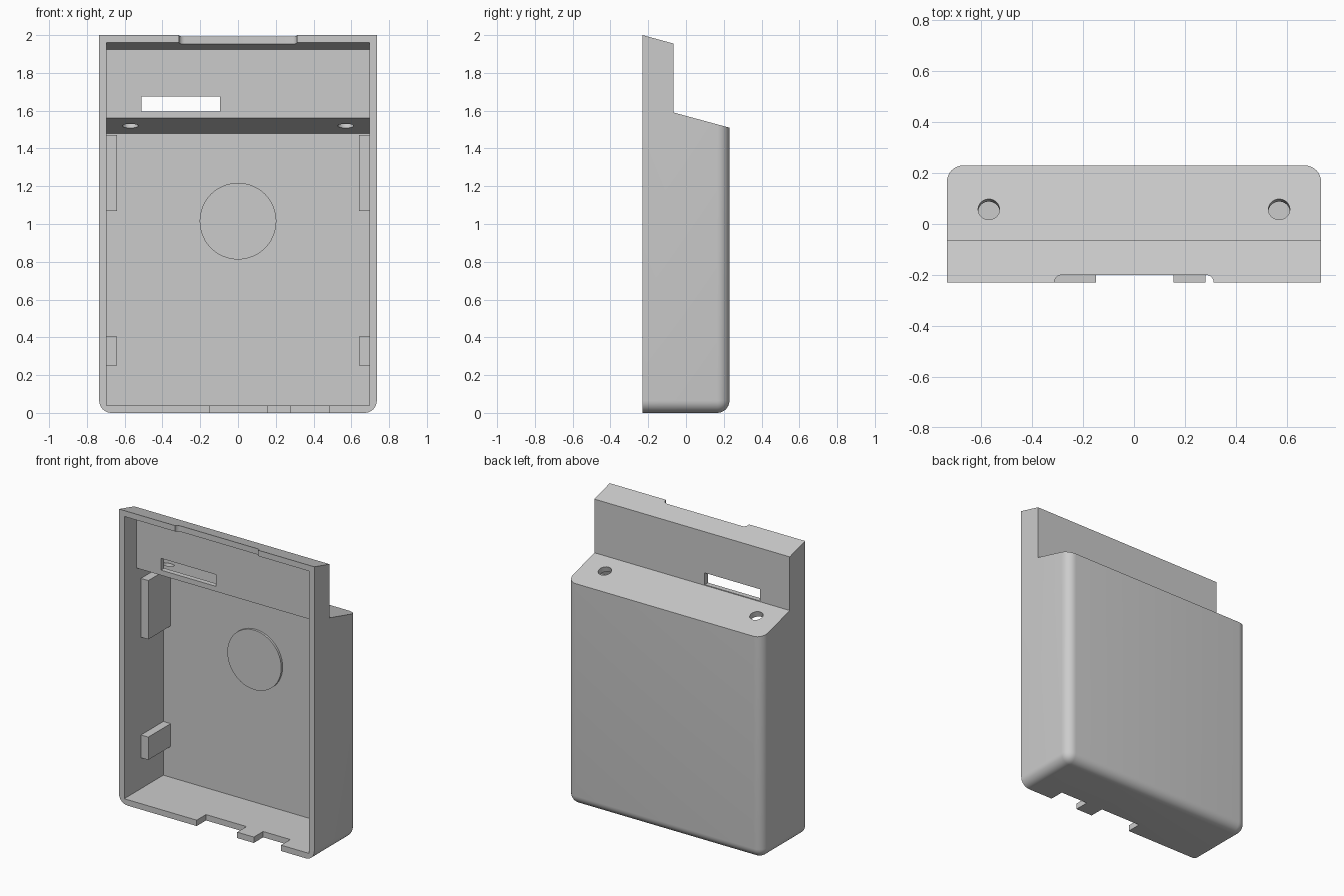
import bpy, bmesh, math
from mathutils import Matrix, Vector

if "Cube" in bpy.data.objects:
    bpy.data.objects.remove(bpy.data.objects["Cube"], do_unlink=True)

grey = bpy.data.materials.new("plain_grey")
grey.use_nodes = True
colour = (0.6, 0.6, 0.6, 1)
grey.diffuse_color = colour
grey.node_tree.nodes["Principled BSDF"].inputs["Base Color"].default_value = colour

HALF_W, FRONT, BACK = 0.735, -0.23, 0.23
INNER_W, INNER_BACK = 0.695, 0.19
SLOPE = -0.27          # shared tilt of the roof and the shoulder


def finish(name, bm):
    bmesh.ops.recalc_face_normals(bm, faces=bm.faces)
    mesh = bpy.data.meshes.new(name)
    bm.to_mesh(mesh)
    bm.free()
    mesh.materials.append(grey)
    ob = bpy.data.objects.new(name, mesh)
    bpy.context.collection.objects.link(ob)
    return ob


def prism(points, offset):
    """Extrude a closed outline of 3D points along an offset."""
    bm = bmesh.new()
    face = bm.faces.new([bm.verts.new(p) for p in points])
    new = bmesh.ops.extrude_face_region(bm, geom=[face])["geom"]
    bmesh.ops.translate(bm, vec=offset,
                        verts=[v for v in new if isinstance(v, bmesh.types.BMVert)])
    return bm


def side_prism(profile, half):
    return prism([(-half, y, z) for y, z in profile], (2 * half, 0, 0))


def box(name, x, y, z):
    outline = [(x[0], y[0]), (x[1], y[0]), (x[1], y[1]), (x[0], y[1])]
    return finish(name, prism([(a, b, z[0]) for a, b in outline], (0, 0, z[1] - z[0])))


def cylinder(name, radius, depth, centre, axis):
    bm = bmesh.new()
    turn = Vector((0, 0, 1)).rotation_difference(Vector(axis)).to_matrix().to_4x4()
    bmesh.ops.create_cone(bm, cap_ends=True, segments=48, radius1=radius,
                          radius2=radius, depth=depth,
                          matrix=Matrix.Translation(centre) @ turn)
    return finish(name, bm)


def cut(target, cutter):
    cutter.hide_render = True
    mod = target.modifiers.new("cut", "BOOLEAN")
    mod.operation, mod.solver, mod.object = "DIFFERENCE", "EXACT", cutter
    bpy.context.view_layer.objects.active = target
    bpy.ops.object.modifier_apply(modifier=mod.name)
    bpy.data.objects.remove(cutter, do_unlink=True)


# Outer body: stepped side profile with rounded back and bottom edges
bm = side_prism([(FRONT, 0), (BACK, 0), (BACK, 1.51), (-0.065, 1.59),
                 (-0.065, 1.955), (FRONT, 2.0)], HALF_W)


def rounded(edge):
    a, b = (v.co for v in edge.verts)
    mid, run = (a + b) / 2, b - a
    at_back, at_bottom = mid.y > BACK - 0.01, mid.z < 0.01
    upright = abs(run.z) > 1 and at_back
    underside = at_bottom and (at_back or abs(mid.x) > 0.7)
    return upright or underside


bmesh.ops.bevel(bm, geom=[e for e in bm.edges if rounded(e)], offset=0.065,
                offset_type="OFFSET", segments=8, profile=0.5, affect="EDGES")
shell = finish("case_shell", bm)

# Open-fronted cavity
open_y = FRONT - 0.1
cut(shell, finish("cavity_cutter", side_prism(
    [(open_y, 0.04), (INNER_BACK, 0.04), (INNER_BACK, 1.48), (-0.1, 1.56),
     (-0.1, 1.925), (open_y, 1.925 + SLOPE * (open_y + 0.1))], INNER_W)))

# Slot in the upper back wall
cut(shell, box("slot_cutter", (-0.51, -0.095), (-0.2, 0), (1.595, 1.675)))

# Two notches in the bottom lip
for x in ((-0.15, 0.155), (0.28, 0.485)):
    cut(shell, box("notch_cutter", x, (FRONT - 0.1, FRONT + 0.1), (-0.1, 0.1)))

# Shallow round-cornered notch in the top lip
r, w = 0.03, 0.313
arc = [(w - r + r * math.cos(t), FRONT + r * math.sin(t))
       for t in (math.pi / 2 * i / 6 for i in range(7))]
outline = [(w, FRONT - 0.1)] + arc + [(-x, y) for x, y in reversed(arc)] + [(-w, FRONT - 0.1)]
cut(shell, finish("top_notch_cutter",
                  prism([(x, y, 1.85) for x, y in outline], (0, 0, 0.3))))

# Screw holes square to the sloping shoulder
for x in (-0.57, 0.57):
    cut(shell, cylinder("hole_cutter", 0.042, 0.16, (x, 0.053, 1.54), (0, -SLOPE, 1)))

bpy.ops.object.select_all(action="DESELECT")
shell.select_set(True)
bpy.context.view_layer.objects.active = shell
bpy.ops.object.shade_smooth_by_angle(angle=math.radians(30))

# Support ribs on the inner side walls
for side, sign in (("left", 1), ("right", -1)):
    x = sorted((sign * 0.64, sign * (INNER_W + 0.01)))
    for place, z in (("lower", (0.25, 0.405)), ("upper", (1.07, 1.47))):
        box(f"{side}_{place}_rib", x, (-0.05, INNER_BACK + 0.01), z)

# Low round pad on the inner back wall
cylinder("round_pad", 0.203, 0.03, (0, INNER_BACK, 1.015), (0, 1, 0))
